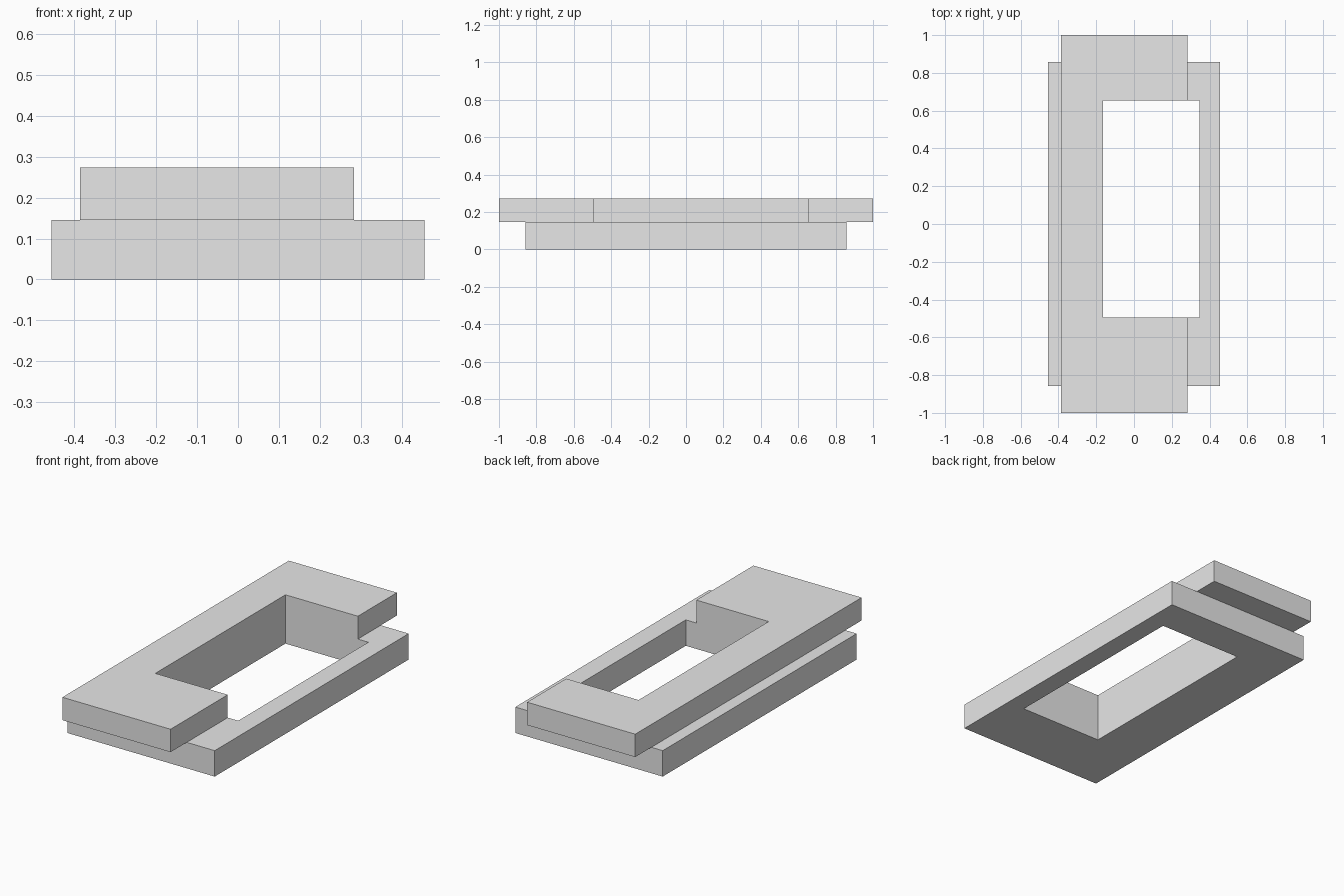
import bpy
import bmesh

cube = bpy.data.objects.get("Cube")
if cube:
    bpy.data.objects.remove(cube, do_unlink=True)

# Single grey finish
grey = bpy.data.materials.new("light_grey")
grey.use_nodes = True
colour = (0.8, 0.8, 0.8, 1)
grey.diffuse_color = colour
grey.node_tree.nodes["Principled BSDF"].inputs["Base Color"].default_value = colour

# Shared opening and levels
HOLE_LEFT, HOLE_RIGHT = -0.165, 0.348
HOLE_FRONT, HOLE_BACK = -0.495, 0.655
STEP, TOP = 0.145, 0.273


def rectangle(x0, x1, y0, y1):
    return [(x0, y0), (x1, y0), (x1, y1), (x0, y1)]


def plate(name, outline, z0, z1, hole=None):
    """Extrude an outline, with an optional four-sided hole in a four-sided outline."""
    bm = bmesh.new()
    outer = [bm.verts.new((x, y, z0)) for x, y in outline]
    if hole:
        inner = [bm.verts.new((x, y, z0)) for x, y in hole]
        for i in range(len(outer)):
            j = (i + 1) % len(outer)
            bm.faces.new((outer[i], outer[j], inner[j], inner[i]))
    else:
        bm.faces.new(outer)
    result = bmesh.ops.extrude_face_region(bm, geom=bm.faces[:], use_keep_orig=True)
    raised = [v for v in result["geom"] if isinstance(v, bmesh.types.BMVert)]
    bmesh.ops.translate(bm, verts=raised, vec=(0, 0, z1 - z0))
    bmesh.ops.recalc_face_normals(bm, faces=bm.faces[:])
    mesh = bpy.data.meshes.new(name)
    bm.to_mesh(mesh)
    bm.free()
    mesh.materials.append(grey)
    obj = bpy.data.objects.new(name, mesh)
    bpy.context.collection.objects.link(obj)
    return obj


# Closed rectangular frame underneath
plate("base_frame", rectangle(-0.456, 0.456, -0.857, 0.857), 0, STEP,
      rectangle(HOLE_LEFT, HOLE_RIGHT, HOLE_FRONT, HOLE_BACK))

# C-shaped slab on top, open on the +x side
LEFT, RIGHT = -0.386, 0.283
plate("upper_slab", [
    (LEFT, -1), (RIGHT, -1), (RIGHT, HOLE_FRONT), (HOLE_LEFT, HOLE_FRONT),
    (HOLE_LEFT, HOLE_BACK), (RIGHT, HOLE_BACK), (RIGHT, 1), (LEFT, 1),
], STEP, TOP)
